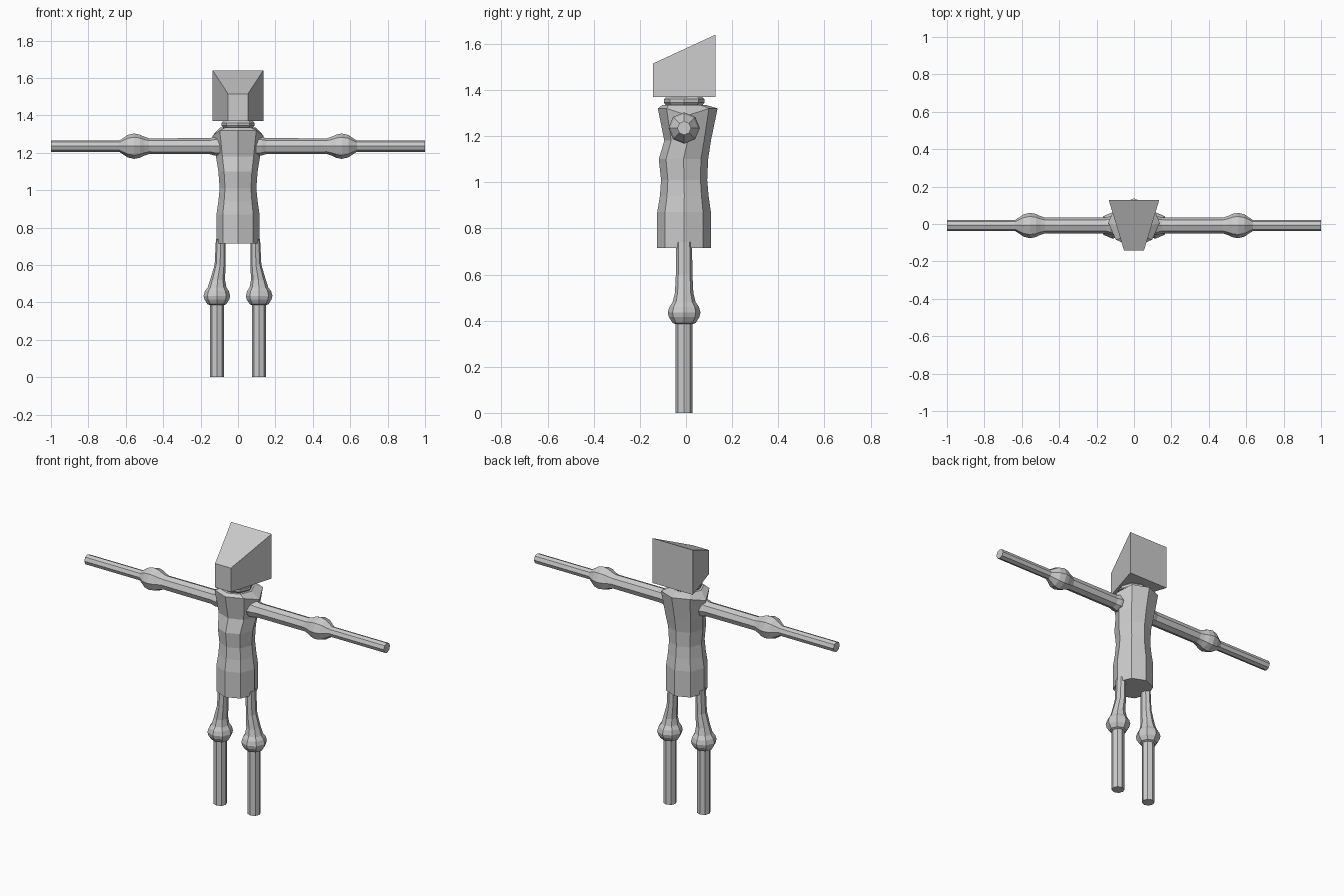
import bpy, bmesh, math
from mathutils import Vector

if "Cube" in bpy.data.objects:
    bpy.data.objects.remove(bpy.data.objects["Cube"])

grey = bpy.data.materials.new("plain grey")
grey.diffuse_color = (0.6, 0.6, 0.6, 1)
grey.use_nodes = True
grey.node_tree.nodes["Principled BSDF"].inputs["Base Color"].default_value = grey.diffuse_color
CY = -0.008  # depth of the body's centre line


def finish(name, bm):
    bmesh.ops.recalc_face_normals(bm, faces=bm.faces)
    me = bpy.data.meshes.new(name)
    bm.to_mesh(me)
    bm.free()
    me.materials.append(grey)
    ob = bpy.data.objects.new(name, me)
    bpy.context.collection.objects.link(ob)
    return ob


def loft(name, rings):
    """Skin a list of equal-length point rings and cap both ends."""
    bm = bmesh.new()
    loops = [[bm.verts.new(p) for p in ring] for ring in rings]
    n = len(loops[0])
    for a, b in zip(loops, loops[1:]):
        for i in range(n):
            j = (i + 1) % n
            bm.faces.new((a[i], a[j], b[j], b[i]))
    bm.faces.new(loops[0])
    bm.faces.new(loops[-1])
    return finish(name, bm)


def octagon(cx, cy, z, rx, ry, turn=0.0):
    return [Vector((cx + rx * math.cos(math.tau * i / 8 + turn),
                    cy + ry * math.sin(math.tau * i / 8 + turn), z)) for i in range(8)]


# Torso: z, half width, front y, back y
torso = [(0.715, 0.115, -0.125, 0.108), (0.87, 0.115, -0.125, 0.108),
         (0.94, 0.105, -0.113, 0.098), (1.01, 0.098, -0.108, 0.092),
         (1.10, 0.105, -0.118, 0.096), (1.18, 0.118, -0.094, 0.108),
         (1.32, 0.138, -0.122, 0.137)]
rings = [octagon(0, (f + b) / 2, z, w, (b - f) / 2) for z, w, f, b in torso]
for i in (0, 4):                       # shoulder points dip at the sides
    rings[-1][i].z = 1.29
rings.append(octagon(0, CY, 1.335, 0.095, 0.095))
loft("torso", rings)

# Neck
loft("neck", [octagon(0, CY, z, r, r) for z, r in
              ((1.31, 0.07), (1.335, 0.08), (1.345, 0.088), (1.36, 0.088), (1.372, 0.075))])

# Wedge-shaped head, narrow at the front and tall at the back
loft("head", [[(-w, y, 1.37), (w, y, 1.37), (w, y, t), (-w, y, t)]
              for y, w, t in ((-0.143, 0.053, 1.515), (0.128, 0.135, 1.64))])

# Arms: distance from centre, radius
arm = [(0.09, 0.05), (0.125, 0.05), (0.15, 0.043), (0.475, 0.042), (0.50, 0.050),
       (0.525, 0.062), (0.555, 0.068), (0.59, 0.060), (0.612, 0.045), (0.635, 0.030),
       (1.0, 0.030)]
# Legs: height, centre x, half width, half depth
leg = [(0.0, 0.113, 0.037, 0.037), (0.385, 0.113, 0.037, 0.037), (0.39, 0.113, 0.050, 0.050),
       (0.415, 0.113, 0.066, 0.066), (0.435, 0.113, 0.071, 0.071),
       (0.46, 0.113, 0.064, 0.064), (0.48, 0.112, 0.050, 0.050),
       (0.52, 0.109, 0.040, 0.040), (0.60, 0.096, 0.029, 0.036), (0.74, 0.092, 0.026, 0.034)]
for side, s in (("left", -1), ("right", 1)):
    loft(side + "_arm", [[(s * x, CY + p.x, 1.235 + p.y) for p in octagon(0, 0, 0, r, r)]
                         for x, r in arm])
    loft(side + "_leg", [octagon(s * cx, CY, z, rx, ry) for z, cx, rx, ry in leg])
